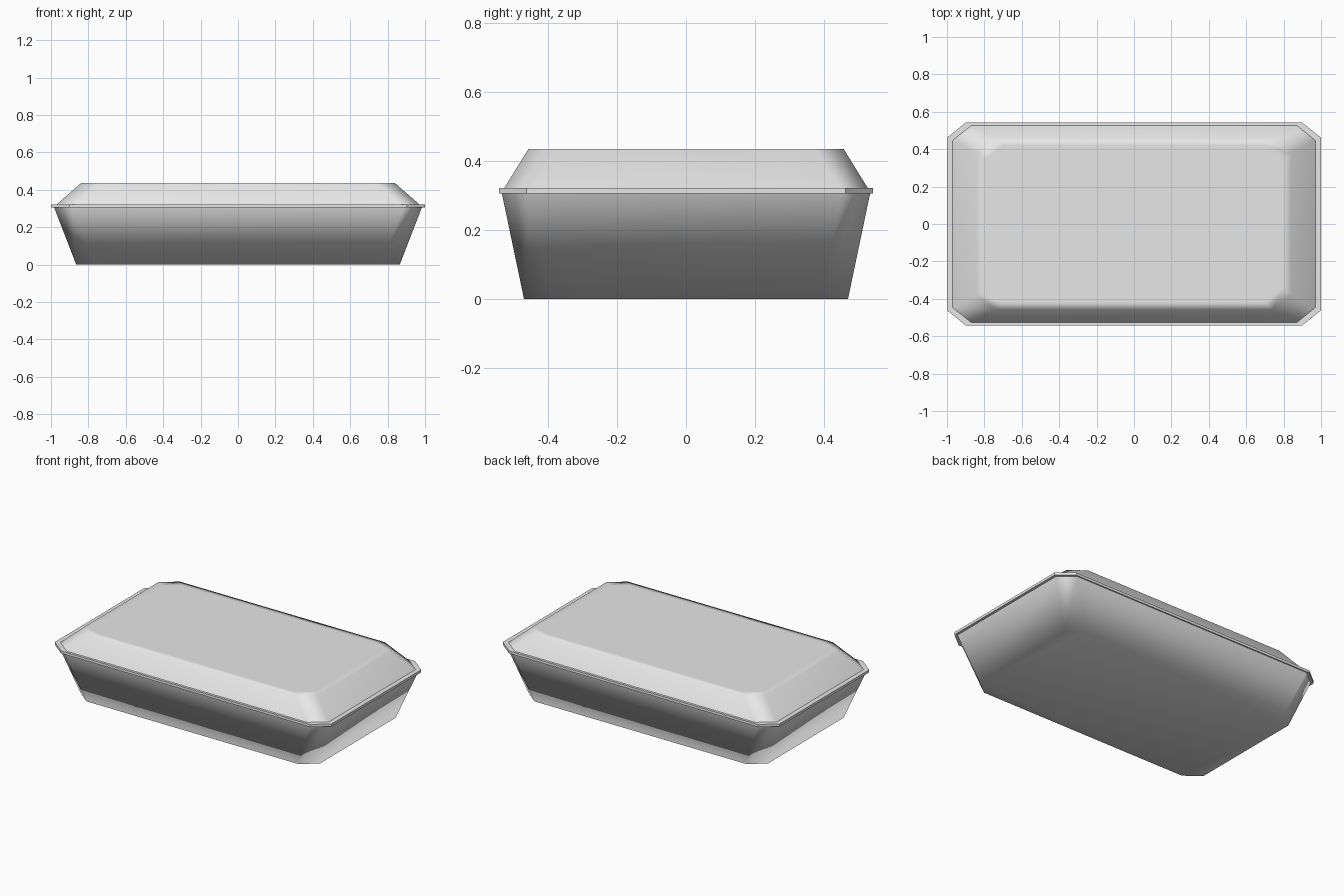
import bpy
import bmesh

cube = bpy.data.objects.get("Cube")
if cube:
    bpy.data.objects.remove(cube, do_unlink=True)

grey = bpy.data.materials.new("light grey foil")
grey.use_nodes = True
grey.diffuse_color = (0.8, 0.8, 0.8, 1)
grey.node_tree.nodes["Principled BSDF"].inputs["Base Color"].default_value = (0.8, 0.8, 0.8, 1)


def octagon(bm, x, y, z, cut_x=0.10, cut_y=0.08):
    """Ring of vertices: a rectangle with clipped corners, anticlockwise."""
    a, b = x - cut_x, y - cut_y
    corners = [(x, -b), (x, b), (a, y), (-a, y), (-x, b), (-x, -b), (-a, -y), (a, -y)]
    return [bm.verts.new((px, py, z)) for px, py in corners]


def loft(name, sections, cap_bottom=False, cap_top=False):
    """Skin stacked octagons given as (half x, half y, z), lowest first."""
    bm = bmesh.new()
    rings = [octagon(bm, *s) for s in sections]
    for low, high in zip(rings, rings[1:]):
        for i in range(len(low)):
            j = (i + 1) % len(low)
            bm.faces.new((low[i], low[j], high[j], high[i]))
    if cap_bottom:
        bm.faces.new(rings[0][::-1])
    if cap_top:
        bm.faces.new(rings[-1])
    mesh = bpy.data.meshes.new(name)
    bm.to_mesh(mesh)
    bm.free()
    mesh.materials.append(grey)
    obj = bpy.data.objects.new(name, mesh)
    bpy.context.collection.objects.link(obj)
    return obj


def soften(obj):
    """Smooth shading with the large flat panels kept flat."""
    obj.data.shade_smooth()
    mod = obj.modifiers.new("panel normals", 'WEIGHTED_NORMAL')
    mod.mode = 'FACE_AREA'
    mod.keep_sharp = False


# Tapered tray, its open top tucked into the rim
tray = loft("tray", [(0.865, 0.47, 0), (0.985, 0.535, 0.31)], cap_bottom=True)
soften(tray)

# Thin flange where lid and tray meet
rim = loft("rim", [(1.0, 0.542, 0.305), (1.0, 0.542, 0.322)], cap_bottom=True, cap_top=True)

# Shallow lid with sloping sides and a flat top panel
lid = loft("lid", [(0.972, 0.528, 0.32), (0.84, 0.457, 0.435), (0.80, 0.42, 0.435)], cap_top=True)
soften(lid)
